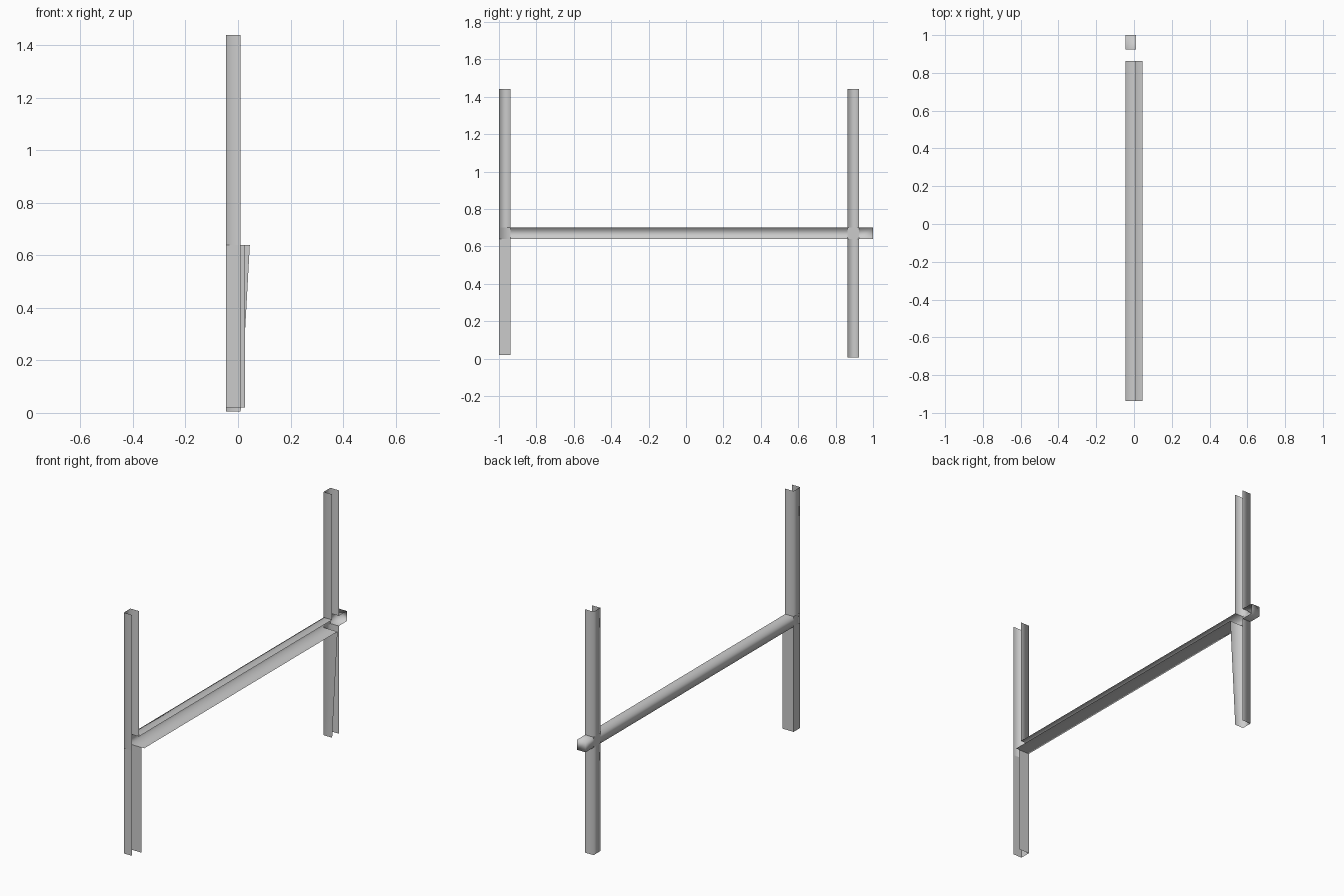
import bpy

if "Cube" in bpy.data.objects:
    bpy.data.objects.remove(bpy.data.objects["Cube"])

BACK, LIP = -0.045, 0.01        # back wall and open edge of the channels
Z0, Z1, TOP = 0.64, 0.70, 1.44  # crossbar bottom, crossbar top, post top


def sheet(name, rows, smooth=True, cap=False):
    """Loft thin open sheet metal through rows of points."""
    n = len(rows[0])
    verts = [p for r in rows for p in r]
    faces = []
    for k in range(len(rows) - 1):
        for i in range(n - 1):
            a = k * n + i
            faces.append((a, a + 1, a + n + 1, a + n))
    if cap:
        last = (len(rows) - 1) * n
        faces.append(tuple(range(last, last + n)))
    mesh = bpy.data.meshes.new(name)
    mesh.from_pydata(verts, [], faces)
    mesh.update()
    for p in mesh.polygons:
        p.use_smooth = smooth
    ob = bpy.data.objects.new(name, mesh)
    bpy.context.collection.objects.link(ob)
    return ob


def post_row(ya, yb, z, lip_a=LIP, lip_b=LIP):
    """U-shaped section of an upright, open towards +x."""
    return [(lip_b, yb, z), (BACK, yb, z), (BACK, ya, z), (lip_a, ya, z)]


def bar_row(y, lip_low=LIP):
    """U-shaped section of the crossbar, open towards +x."""
    return [(lip_low, y, Z0), (BACK, y, Z0), (BACK, y, Z1), (LIP, y, Z1)]


# Upper uprights
F0, F1, B0, B1 = -1.0, -0.938, 0.863, 0.925
sheet("front_post_upper", [post_row(F0, F1, Z1), post_row(F0, F1, TOP)])
sheet("back_post_upper", [post_row(B0, B1, Z1), post_row(B0, B1, TOP)])

# Lower uprights: wide inner flange in front, tapered inner flange at the back
sheet("front_post_lower", [post_row(F0, F1, 0.02, LIP, 0.026),
                           post_row(F0, F1, Z0, LIP, 0.026)], smooth=False)
sheet("back_post_lower", [post_row(B0, B1, 0.005),
                          post_row(B0, B1, Z0, 0.045, LIP)])

# Joints between the uprights and the crossbar
sheet("front_joint", [[(BACK, F1, z), (BACK, F0, z), (LIP, F0, z)] for z in (Z0, Z1)])
sheet("back_joint", [[(BACK, B1, z), (BACK, B0, z)] for z in (Z0, Z1)])

# Crossbar with a wide bottom flange, and its closed end stub
sheet("crossbar", [bar_row(F1, 0.045), bar_row(B0, 0.045)])
sheet("crossbar_end", [bar_row(B1), bar_row(1.0)], cap=True)
